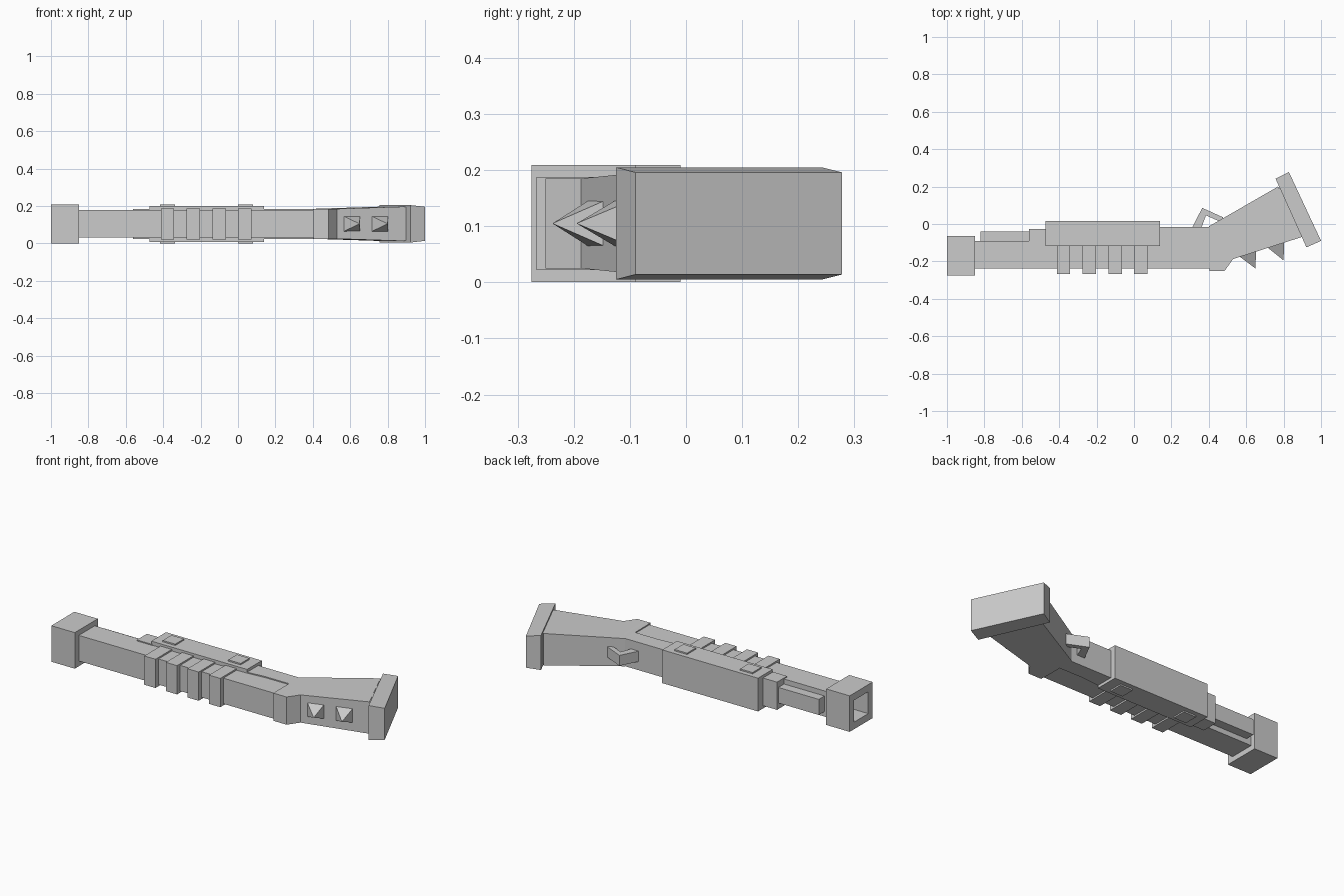
import bpy
import bmesh
from mathutils import Vector

if "Cube" in bpy.data.objects:
    bpy.data.objects.remove(bpy.data.objects["Cube"], do_unlink=True)

grey = bpy.data.materials.new("plain grey")
grey.use_nodes = True
colour = (0.6, 0.6, 0.6, 1)
grey.diffuse_color = colour
grey.node_tree.nodes["Principled BSDF"].inputs["Base Color"].default_value = colour
MID = 0.105  # height of the middle plane


def finish(name, bm):
    bmesh.ops.recalc_face_normals(bm, faces=bm.faces[:])
    mesh = bpy.data.meshes.new(name)
    bm.to_mesh(mesh)
    bm.free()
    mesh.materials.append(grey)
    obj = bpy.data.objects.new(name, mesh)
    bpy.context.collection.objects.link(obj)
    return obj


def slab(name, outline, widths):
    """Closed outline in plan, with one half-width or one per point."""
    if not isinstance(widths, (list, tuple)):
        widths = [widths] * len(outline)
    bm = bmesh.new()
    low = [bm.verts.new((x, y, MID - w)) for (x, y), w in zip(outline, widths)]
    high = [bm.verts.new((x, y, MID + w)) for (x, y), w in zip(outline, widths)]
    bm.faces.new(low)
    bm.faces.new(high)
    for i in range(len(outline)):
        j = (i + 1) % len(outline)
        bm.faces.new((low[i], low[j], high[j], high[i]))
    return finish(name, bm)


def box(name, x0, x1, y0, y1, w):
    return slab(name, [(x0, y0), (x1, y0), (x1, y1), (x0, y1)], w)


# Muzzle block with a square bore
muzzle = box("muzzle", -1, -0.85, -0.275, -0.065, 0.104)
bm = bmesh.new()
bm.from_mesh(muzzle.data)
end = min(bm.faces, key=lambda f: f.calc_center_median().x)
bmesh.ops.inset_region(bm, faces=[end], thickness=0.058)
bore = bmesh.ops.extrude_face_region(bm, geom=[end])
bmesh.ops.translate(bm, vec=(0.12, 0, 0),
                    verts=[v for v in bore["geom"] if isinstance(v, bmesh.types.BMVert)])
if end.is_valid:
    bmesh.ops.delete(bm, geom=[end], context="FACES_ONLY")
bm.to_mesh(muzzle.data)
bm.free()

# Barrel and the blocks stacked behind it
box("barrel", -0.86, 0.41, -0.238, -0.092, 0.074)
box("upper_rod", -0.82, -0.55, -0.1, -0.04, 0.045)
box("receiver_step", -0.562, -0.46, -0.12, -0.028, 0.08)
box("receiver", -0.472, 0.14, -0.117, 0.017, 0.096)
slab("rear_body", [(0.13, -0.117), (0.25, -0.107), (0.41, -0.107),
                   (0.41, -0.015), (0.13, -0.015)], 0.08)

# Raised square plates on both sides of the receiver
for i, x in enumerate((-0.378, 0.04)):
    box(f"receiver_plate_{i + 1}", x - 0.04, x + 0.04, -0.09, -0.01, 0.104)

# Fore grip ribs
for i in range(4):
    x = -0.413 + i * 0.138
    box(f"grip_rib_{i + 1}", x, x + 0.072, -0.266, -0.115, 0.083)

# Angled stock that widens towards the butt
box("stock_neck", 0.4, 0.44, -0.23, -0.02, 0.08)
slab("stock", [(0.403, -0.25), (0.485, -0.25), (0.53, -0.187), (0.89, -0.072),
               (0.77, 0.2), (0.4, -0.013)],
     [0.08, 0.08, 0.08, 0.092, 0.092, 0.08])
slab("butt_plate", [(0.922, -0.125), (1.0, -0.09), (0.828, 0.278), (0.757, 0.242)],
     [0.1, 0.091, 0.091, 0.1])
slab("butt_joint", [(0.85, -0.084), (0.93, -0.06), (0.82, 0.2), (0.75, 0.185)], 0.09)

# Pointed studs on the stock
for i, (start, stop, tip) in enumerate([
        ((0.562, -0.172), (0.652, -0.142), (0.65, -0.238)),
        ((0.712, -0.124), (0.802, -0.095), (0.8, -0.195))]):
    bm = bmesh.new()
    base = [bm.verts.new((x, y, MID + s * 0.042))
            for (x, y), s in ((start, -1), (stop, -1), (stop, 1), (start, 1))]
    apex = bm.verts.new(Vector((*tip, MID)))
    bm.faces.new(base)
    for k in range(4):
        bm.faces.new((base[k], base[(k + 1) % 4], apex))
    finish(f"stud_{i + 1}", bm)

# Bent lever on the back
slab("lever", [(0.31, -0.02), (0.36, -0.02), (0.385, 0.046), (0.462, 0.012),
               (0.478, 0.035), (0.365, 0.086)], 0.03)
